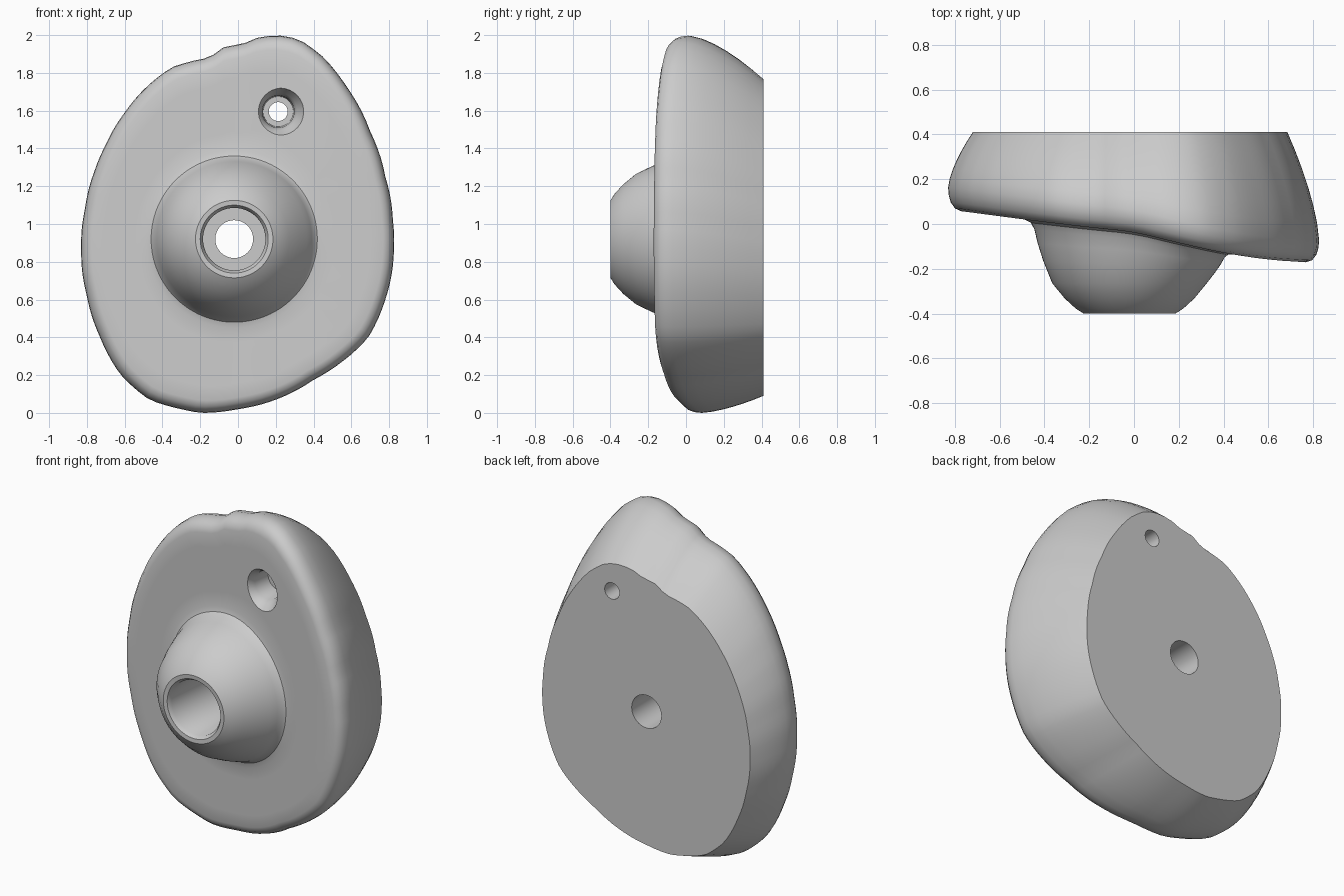
import bpy, bmesh, math

if "Cube" in bpy.data.objects:
    bpy.data.objects.remove(bpy.data.objects["Cube"])

N = 112                      # segments around the hold
CX, CZ = -0.02, 0.92         # bolt axis

# Front silhouette (x, z), clockwise from the top
OUTLINE = [(.2, 2), (.32, 1.98), (.45, 1.885), (.58, 1.72), (.7, 1.49), (.78, 1.25),
           (.82, 1.02), (.825, .85), (.78, .6), (.69, .4), (.55, .27), (.4, .175),
           (.2, .07), (0, .02), (-.2, 0), (-.3, .02), (-.47, .07), (-.62, .2),
           (-.73, .4), (-.8, .62), (-.83, .86), (-.81, 1.08), (-.76, 1.28),
           (-.7, 1.42), (-.6, 1.59), (-.48, 1.73), (-.35, 1.83), (-.15, 1.88),
           (-.07, 1.94), (.02, 1.95), (.1, 1.985)]
# Slanted front face: y as a function of x
FACE = [(-.83, .065), (-.45, .015), (-.2, -.015), (0, -.035), (.2, -.085),
        (.4, -.13), (.6, -.16), (.83, -.175)]


def interp(table, x):
    if x <= table[0][0]:
        return table[0][1]
    for (x0, y0), (x1, y1) in zip(table, table[1:]):
        if x <= x1:
            return y0 + (y1 - y0) * (x - x0) / (x1 - x0)
    return table[-1][1]


def face_y(x):
    # average neighbouring samples to soften the slope changes
    return sum(interp(FACE, x + d) for d in (-.06, 0, .06)) / 3


polar = sorted((math.atan2(z - CZ, x - CX), math.hypot(x - CX, z - CZ)) for x, z in OUTLINE)
polar = [(a - math.tau, r) for a, r in polar[-2:]] + polar + [(a + math.tau, r) for a, r in polar[:2]]


def section(a):
    """One radial cross-section, from the back bore over the front to the back."""
    c, s, R = math.cos(a), math.sin(a), interp(polar, a)
    pts = []

    def put(r, y):
        pts.append((CX + r * c, y, CZ + r * s))

    # bolt bore, counterbore, dome crown
    for r, y in [(.1, .41), (.1, .1), (.165, .1), (.165, -.375), (.18, -.398),
                 (.205, -.4), (.24, -.378), (.29, -.332), (.345, -.265)]:
        put(r, y)
    # dome flank easing into the face
    for r, w in [(.385, .36), (.41, .64), (.425, .86), (.44, .96), (.47, 1)]:
        f = face_y(CX + r * c)
        put(r, -.265 + (f + .265) * w)
    # face
    for u in (.2, .4, .6, .8):
        r = .47 + (.93 * R - .47) * u
        put(r, face_y(CX + r * c))
    # rounded rim
    for k, d in [(.93, 0), (.962, .01), (.985, .035), (.996, .065), (1, .1)]:
        put(R * k, face_y(CX + R * k * c) + d)
    # bulging side, tapering to the back
    x, y, z = pts[-1]
    bx, bz = x * .848 - .016, z * .84 + .09
    for i in range(1, 7):
        t = i / 6
        w = t ** 1.5
        pts.append((x + (bx - x) * w, y + (.41 - y) * t, z + (bz - z) * w))
    return pts


def loft(name, sections, closed_profile):
    bm = bmesh.new()
    rows = [[bm.verts.new(p) for p in sec] for sec in sections]
    m = len(rows[0])
    for i, row in enumerate(rows):
        nxt = rows[(i + 1) % len(rows)]
        for j in range(m if closed_profile else m - 1):
            k = (j + 1) % m
            bm.faces.new((row[j], row[k], nxt[k], nxt[j]))
    if not closed_profile:
        bm.faces.new([r[0] for r in rows])
        bm.faces.new([r[-1] for r in rows])
    bmesh.ops.recalc_face_normals(bm, faces=bm.faces)
    me = bpy.data.meshes.new(name)
    bm.to_mesh(me)
    bm.free()
    ob = bpy.data.objects.new(name, me)
    bpy.context.collection.objects.link(ob)
    return ob


# Main body with dome and bolt hole
angles = [-math.pi + math.tau * i / N for i in range(N)]
hold = loft("climbing_hold", [section(a) for a in angles], True)

# Small countersunk screw hole
PROFILE = [(.2, -.3), (.125, -.09), (.1, -.055), (.085, -.02), (.08, .1), (.05, .1), (.05, .5)]
ring = [math.tau * (i + .5) / 32 for i in range(32)]
cutter = loft("screw_hole_cutter",
              [[(.213 + r * math.cos(a), y, 1.595 + r * math.sin(a)) for r, y in PROFILE] for a in ring],
              False)
cutter.hide_render = True
mod = hold.modifiers.new("screw_hole", 'BOOLEAN')
mod.object, mod.operation, mod.solver = cutter, 'DIFFERENCE', 'EXACT'

bpy.context.view_layer.objects.active = hold
hold.select_set(True)
bpy.ops.object.modifier_apply(modifier=mod.name)
bpy.data.objects.remove(cutter, do_unlink=True)
bpy.ops.object.shade_smooth_by_angle(angle=math.radians(35))
